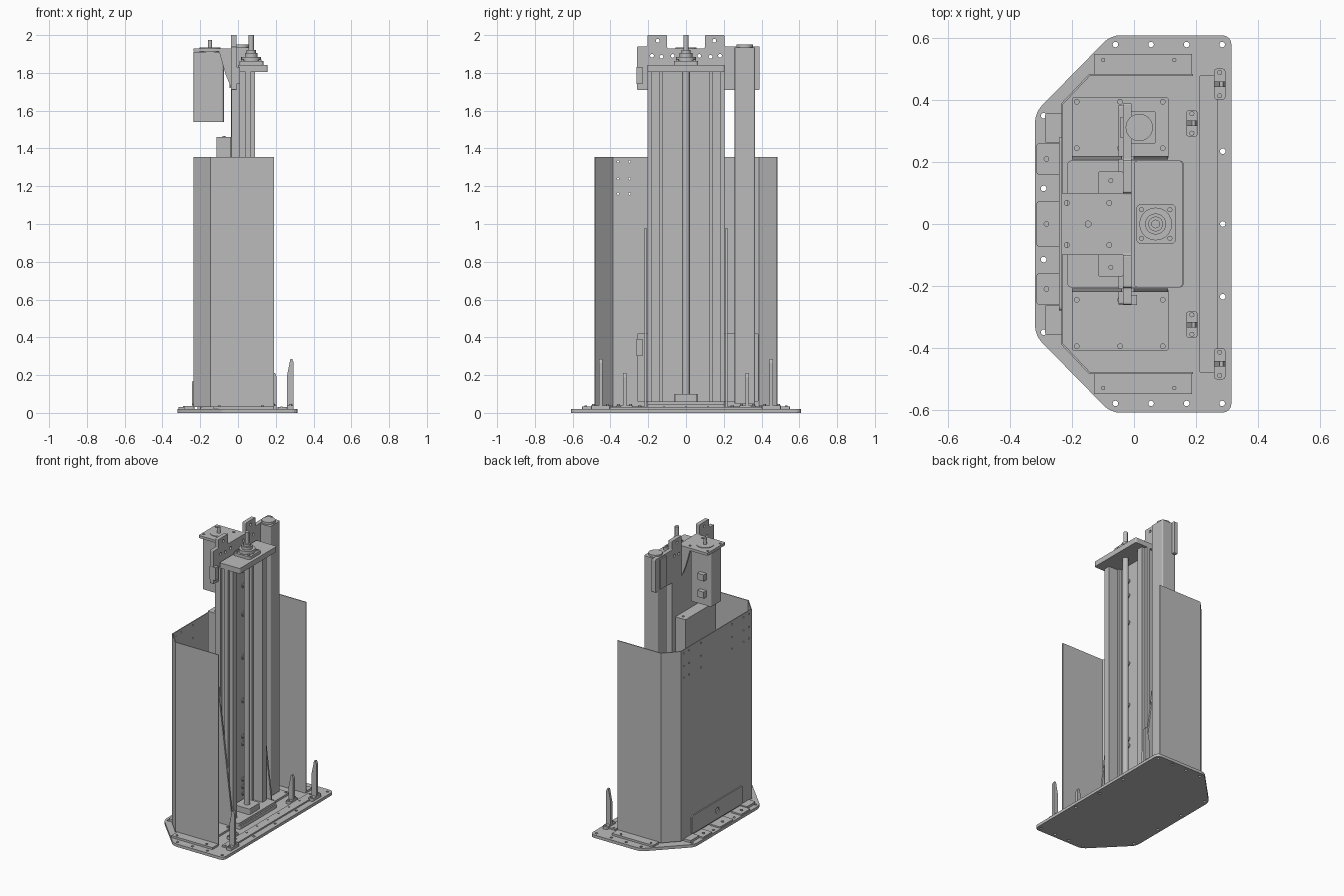
import bpy, bmesh, math
from mathutils import Matrix, Vector

if "Cube" in bpy.data.objects:
    bpy.data.objects.remove(bpy.data.objects["Cube"])

grey = bpy.data.materials.new("plain grey metal")
grey.use_nodes = True
COLOUR = (0.5, 0.5, 0.5, 1)
grey.diffuse_color = COLOUR
grey.node_tree.nodes["Principled BSDF"].inputs["Base Color"].default_value = COLOUR

# Maps local profile axes (u, v, extrusion) onto the world for each direction
AXES = {
    "z": Matrix.Identity(4),
    "y": Matrix(((1, 0, 0, 0), (0, 0, 1, 0), (0, 1, 0, 0), (0, 0, 0, 1))),
    "x": Matrix(((0, 0, 1, 0), (1, 0, 0, 0), (0, 1, 0, 0), (0, 0, 0, 1))),
}


def finish(name, bm):
    bmesh.ops.recalc_face_normals(bm, faces=bm.faces[:])
    mesh = bpy.data.meshes.new(name)
    bm.to_mesh(mesh)
    bm.free()
    mesh.materials.append(grey)
    ob = bpy.data.objects.new(name, mesh)
    bpy.context.collection.objects.link(ob)
    return ob


def prism(name, pts, lo, hi, axis="z", r=0):
    """Extrude a flat outline along an axis, optionally rounding its corners."""
    bm = bmesh.new()
    face = bm.faces.new([bm.verts.new((u, v, lo)) for u, v in pts])
    if r:
        bmesh.ops.bevel(bm, geom=bm.verts[:], offset=r, segments=4,
                        affect="VERTICES", profile=0.5)
    res = bmesh.ops.extrude_face_region(bm, geom=bm.faces[:])
    verts = [g for g in res["geom"] if isinstance(g, bmesh.types.BMVert)]
    bmesh.ops.translate(bm, verts=verts, vec=(0, 0, hi - lo))
    bmesh.ops.transform(bm, matrix=AXES[axis], verts=bm.verts[:])
    return finish(name, bm)


def box(name, x, y, z, r=0):
    pts = [(x[0], y[0]), (x[1], y[0]), (x[1], y[1]), (x[0], y[1])]
    return prism(name, pts, *z, r=r)


def cylinders(name, centres, radius, lo, hi, axis="z", segs=20):
    """Matching cylinders in one mesh; centres lie across the axis."""
    bm = bmesh.new()
    for u, v in centres:
        m = AXES[axis] @ Matrix.Translation((u, v, (lo + hi) / 2))
        bmesh.ops.create_cone(bm, cap_ends=True, segments=segs, radius1=radius,
                              radius2=radius, depth=hi - lo, matrix=m)
    ob = finish(name, bm)
    for p in ob.data.polygons:
        p.use_smooth = len(p.vertices) == 4
    for e in ob.data.edges:
        a, b = (ob.data.vertices[i].co for i in e.vertices)
        e.use_edge_sharp = abs((a - b).length - (hi - lo)) > 1e-4
    return ob


def cut(ob, cutter):
    cutter.hide_render = True
    cutter.hide_set(True)
    mod = ob.modifiers.new("holes", "BOOLEAN")
    mod.object = cutter
    mod.solver = "EXACT"


def mirrored(half):
    """Close an outline that is symmetric about its second coordinate."""
    return half + [(u, -v) for u, v in reversed(half)]


# Base plate with bolt holes
base = prism("base_plate", mirrored([(0.315, 0.61), (-0.075, 0.61), (-0.32, 0.36)]),
             0, 0.02, r=0.03)
holes = [(x, s * 0.58) for x in (-0.06, 0.055, 0.17, 0.285) for s in (-1, 1)]
holes += [(0.287, y) for y in (-0.235, 0, 0.235)]
holes += [(-0.292, y) for y in (-0.35, -0.115, 0.115, 0.35)]
cut(base, cylinders("base_hole_cutter", holes, 0.009, -0.02, 0.04))

# Front strip and its screws
box("front_strip", (0.21, 0.27), (-0.48, 0.48), (0.02, 0.03), r=0.006)
cylinders("strip_screws", [(0.23, y * 0.1167) for y in range(-4, 5)], 0.006, 0.03, 0.034)

# Folded sheet cover
path = [(0.19, 0.485), (-0.145, 0.485), (-0.235, 0.39)]
inner = [(0.19, 0.479), (-0.142, 0.479), (-0.229, 0.387)]
outline = mirrored(path)
inside = mirrored(inner)
cover = prism("sheet_cover", outline + inside[::-1], 0.03, 1.355)
rows = [(y, z) for y in (-0.36, -0.3, -0.17, 0.17, 0.3, 0.36) for z in (1.16, 1.24, 1.33)]
cut(cover, cylinders("cover_hole_cutter", rows, 0.006, -0.26, -0.2, "x", 10))

# Cover flanges bolted to the base
for s, side in ((-1, "right"), (1, "left")):
    box(f"cover_flange_{side}", (-0.13, 0.188), sorted((s * 0.479, s * 0.55)), (0.02, 0.034), r=0.004)
    cylinders(f"flange_screws_{side}", [(-0.1, s * 0.53), (0.13, s * 0.53)], 0.007, 0.034, 0.04)
for i, (y, w) in enumerate([(-0.21, 0.05), (0, 0.073), (0.21, 0.05)]):
    box(f"back_tab_{i}", (-0.315, -0.23), (y - w, y + w), (0.02, 0.03), r=0.008)
for s in (-1, 1):
    box("back_corner_tab", (-0.287, -0.23), (s * 0.31 - 0.048, s * 0.31 + 0.048), (0.02, 0.036), r=0.006)
cylinders("tab_screws", [(-0.283, -0.21), (-0.283, 0), (-0.283, 0.21)], 0.009, 0.03, 0.036)

# Access hatch on the back
hatch = prism("back_hatch", [(-0.28, 0.04), (0.28, 0.04), (0.28, 0.165), (-0.28, 0.165)],
              -0.243, -0.235, "x", r=0.012)
cut(hatch, cylinders("hatch_cutter", [(0, 0.1)], 0.02, -0.26, -0.2365, "x"))

# Foot block and angle brackets either side of the column
box("column_foot", (-0.215, 0.16), (-0.205, 0.205), (0.02, 0.045), r=0.012)
for s, side in ((-1, "right"), (1, "left")):
    box(f"bracket_foot_{side}", (-0.2, 0.112), sorted((s * 0.21, s * 0.41)), (0.02, 0.034), r=0.008)
    prism(f"bracket_gusset_{side}", [(-0.2, 0.03), (0.11, 0.03), (0.11, 0.07), (0, 0.98), (-0.04, 0.98), (-0.2, 0.07)],
          *sorted((s * 0.208, s * 0.22)), "y")
    bolts = [(x, s * y) for x in (-0.185, -0.045, 0.093) for y in (0.245, 0.395)]
    cylinders(f"bracket_bolts_{side}", bolts, 0.009, 0.034, 0.04)

# Channel-shaped extruded column with side grooves
column_half = [(0, 0.0), (0, 0.125), (0.02, 0.125), (0.02, 0.14), (0.09, 0.14), (0.09, 0.185),
               (0.065, 0.185), (0.065, 0.205), (0.04, 0.205), (0.04, 0.19),
               (0.01, 0.19), (0.01, 0.205), (-0.035, 0.205)]
prism("column", mirrored(column_half)[1:-1], 0.045, 1.805)
heights = (0.135, 0.18, 0.23, 0.48, 0.53, 0.78, 1.085, 1.385, 1.585, 1.69)
spots = [(s * 0.058, z) for s in (-1, 1) for z in heights]
cylinders("column_bolt_rings", spots, 0.018, 0, 0.005, "x")
cylinders("column_bolt_heads", spots, 0.011, 0.005, 0.01, "x", 6)

# Lead screw, bearings and column end plate
cylinders("lead_screw", [(0.07, 0)], 0.02, 0.05, 1.85)
box("lower_bearing", (0.01, 0.13), (-0.06, 0.06), (0.045, 0.1), r=0.01)
box("lower_plate", (0, 0.15), (-0.205, 0.205), (0.045, 0.06), r=0.01)
box("top_plate", (0, 0.157), (-0.205, 0.205), (1.805, 1.842), r=0.012)
box("bearing_flange", (0.008, 0.135), (-0.064, 0.064), (1.842, 1.862), r=0.014)
for name, r, lo, hi in [("bearing_ring", 0.053, 1.862, 1.885), ("bearing_collar", 0.034, 1.885, 1.905),
                        ("lock_nut", 0.024, 1.905, 1.92), ("screw_end", 0.014, 1.92, 2.0)]:
    cylinders(name, [(0.07, 0)], r, lo, hi)
cylinders("flange_screws", [(0.07 + a * 0.046, b * 0.046) for a in (-1, 1) for b in (-1, 1)],
          0.008, 1.862, 1.87)

# Upper mounting plate with two lifting ears
upper = [(-0.26, 1.71), (0.39, 1.71), (0.39, 1.94), (0.205, 1.94), (0.205, 2.0), (0.1, 2.0),
         (0.1, 1.93), (-0.1, 1.93), (-0.1, 2.0), (-0.205, 2.0), (-0.205, 1.94), (-0.26, 1.94)]
plate = prism("upper_mounting_plate", upper, -0.036, -0.008, "x", r=0.006)
cut(plate, cylinders("plate_hole_cutter",
                     [(s * y, z) for s in (-1, 1) for y, z in ((0.15, 1.97), (0.07, 1.89), (0.18, 1.89), (0.13, 1.885))],
                     0.01, -0.06, 0.02, "x"))
prism("lower_mounting_plate", [(-0.26, 0.06), (0.385, 0.06), (0.385, 0.42), (-0.26, 0.42)],
      -0.05, -0.036, "x", r=0.008)
for z in (0.3, 1.74):
    box("sensor_block", (-0.036, 0.01), (-0.262, -0.23), (z, z + 0.09))

# Square guide tube with round cap
box("guide_tube", (-0.036, 0.07), (0.258, 0.366), (0.05, 1.935), r=0.008)
cylinders("guide_tube_cap", [(0.017, 0.312)], 0.044, 1.935, 1.95, segs=32)
box("guide_tube_clamp", (-0.045, -0.036), (0.28, 0.345), (1.72, 1.93))

# Motor hung from its mounting bracket
box("motor_body", (-0.235, -0.075), (-0.06, 0.06), (1.54, 1.91), r=0.012)
motor_plate = box("motor_plate", (-0.235, -0.03), (-0.1, 0.1), (1.912, 1.93), r=0.006)
cut(motor_plate, cylinders("motor_plate_cutter",
                           [(x, s * 0.068) for x in (-0.217, -0.08) for s in (-1, 1)], 0.008, 1.9, 1.95))
cylinders("motor_boss", [(-0.148, 0)], 0.056, 1.91, 1.934, segs=32)
cylinders("motor_shaft", [(-0.148, 0)], 0.011, 1.934, 1.975)
for s, side in ((-1, "right"), (1, "left")):
    prism(f"motor_gusset_{side}", [(-0.1, 1.912), (-0.036, 1.912), (-0.036, 1.72), (-0.065, 1.79)],
          *sorted((s * 0.085, s * 0.1)), "y")
for z in (1.6, 1.72):
    box("motor_connector", (-0.2, -0.15), (0.06, 0.09), (z, z + 0.045))

# Carriage box behind the column
box("carriage_box", (-0.115, -0.036), (-0.17, 0.17), (1.1, 1.46), r=0.005)
cylinders("carriage_screws", [(-0.075, s * 0.14) for s in (-1, 1)], 0.008, 1.46, 1.465)

# Upright guide fingers on small feet
for s, side in ((-1, "right"), (1, "left")):
    for name, x, y, w, top in [("outer", 0.277, 0.452, 0.05, 0.285), ("inner", 0.187, 0.325, 0.042, 0.21)]:
        c = s * y
        box(f"{name}_finger_foot_{side}", (x - 0.018, x + 0.018), (c - w, c + w), (0.02, 0.04), r=0.008)
        prism(f"{name}_finger_{side}", [(x - 0.018, 0.03), (x + 0.018, 0.03), (x + 0.018, top - 0.02),
              (x + 0.01, top), (x, top), (x - 0.018, top - 0.09)], c - 0.009, c + 0.009, "y")
        cylinders(f"{name}_foot_bolts_{side}", [(x, c - w * 0.75), (x, c + w * 0.75)], 0.008, 0.04, 0.046)
